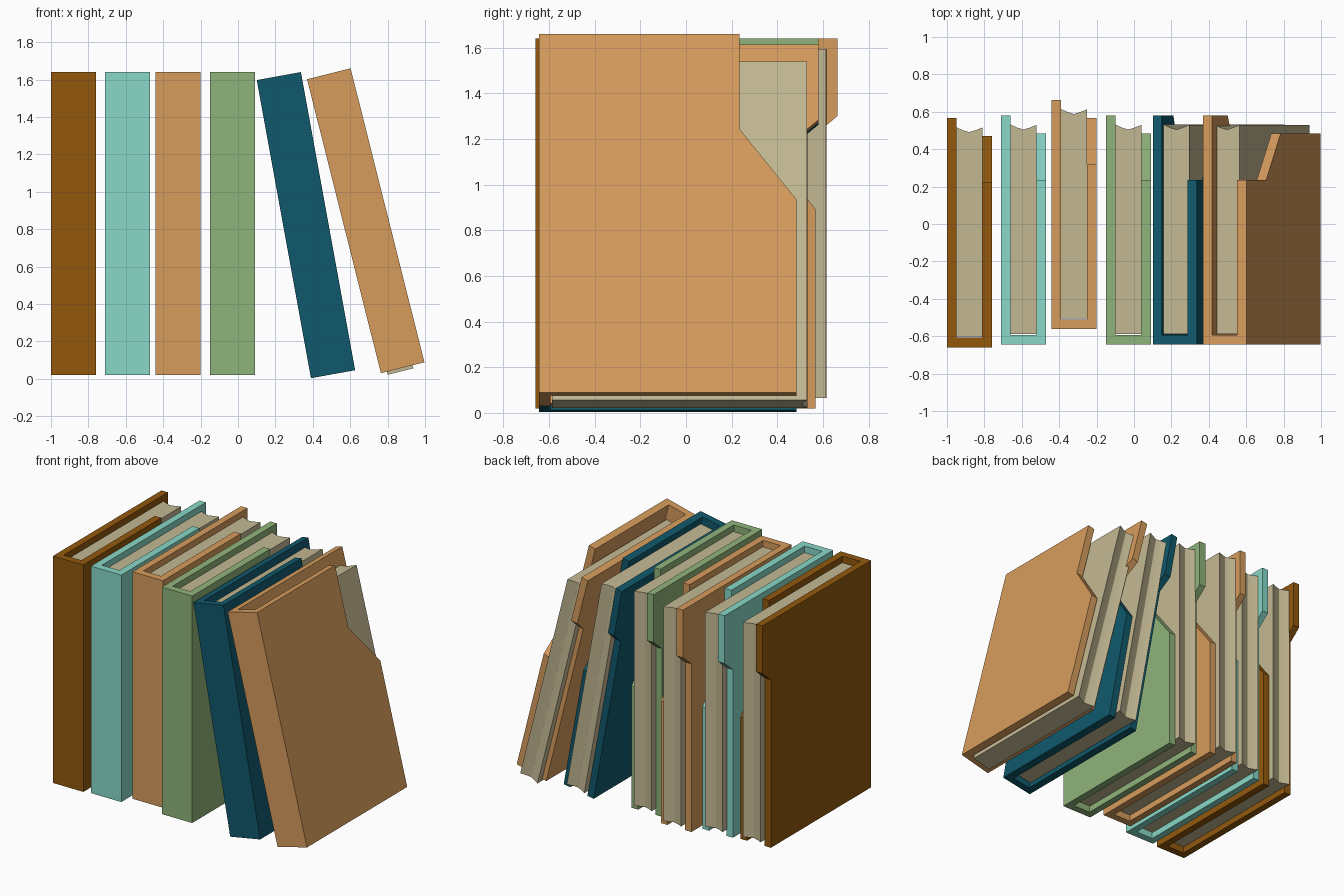
import bpy
import bmesh
from math import radians

if "Cube" in bpy.data.objects:
    bpy.data.objects.remove(bpy.data.objects["Cube"])

W, H = 0.24, 1.62          # book width and height
FRONT, BACK, EDGE = -0.645, 0.58, 0.485
IN_L, IN_R, SPINE = 0.05, 0.188, -0.593


def material(name, hex_code):
    m = bpy.data.materials.new(name)
    rgb = [int(hex_code[i:i + 2], 16) / 255 for i in (0, 2, 4)]
    m.diffuse_color = [c / 12.92 if c < 0.04 else ((c + 0.055) / 1.055) ** 2.4 for c in rgb] + [1]
    m.use_nodes = True
    m.node_tree.nodes["Principled BSDF"].inputs["Base Color"].default_value = m.diffuse_color
    return m


def prism(name, base, offset):
    """Extrude a closed polygon of 3D points along offset."""
    bm = bmesh.new()
    face = bm.faces.new([bm.verts.new(p) for p in base])
    top = bmesh.ops.extrude_face_region(bm, geom=[face])
    verts = [v for v in top["geom"] if isinstance(v, bmesh.types.BMVert)]
    bmesh.ops.translate(bm, verts=verts, vec=offset)
    bmesh.ops.recalc_face_normals(bm, faces=bm.faces)
    mesh = bpy.data.meshes.new(name)
    bm.to_mesh(mesh)
    bm.free()
    return mesh


def add(name, mesh):
    ob = bpy.data.objects.new(name, mesh)
    bpy.context.collection.objects.link(ob)
    return ob


def side_prism(name, x0, x1, profile):
    return prism(name, [(x0, y, z) for y, z in profile], (x1 - x0, 0, 0))


def make_cover():
    """Block with the left board's outline, hollowed, right board trimmed."""
    block = add("cover_blank", side_prism("cover_blank", 0, W, [
        (FRONT, 0), (EDGE, 0), (EDGE, 1.20), (BACK, 1.28), (BACK, H), (FRONT, H)]))
    channel = add("channel_cutter", side_prism("channel_cutter", IN_L, IN_R, [
        (SPINE, -0.2), (1, -0.2), (1, 2), (SPINE, 2)]))
    notch = add("notch_cutter", side_prism("notch_cutter", 0.12, 0.4, [
        (0.235, 2), (0.235, 1.19), (0.49, 0.865), (0.49, -0.2), (1, -0.2), (1, 2)]))
    for cutter in (channel, notch):
        cutter.hide_render = True
        mod = block.modifiers.new("cut", "BOOLEAN")
        mod.operation, mod.solver, mod.object = "DIFFERENCE", "EXACT", cutter
    dg = bpy.context.evaluated_depsgraph_get()
    mesh = bpy.data.meshes.new_from_object(block.evaluated_get(dg))
    for ob in (block, channel, notch):
        bpy.data.objects.remove(ob)
    return mesh


def make_pages():
    """Page block with a hollowed fore edge."""
    l, r = IN_L - 0.002, IN_R + 0.002
    w = r - l
    outline = [(l, -0.588, 0), (r, -0.588, 0), (r, 0.53, 0), (l + 0.75 * w, 0.516, 0),
               (l + 0.5 * w, 0.505, 0), (l + 0.25 * w, 0.516, 0), (l, 0.533, 0)]
    return prism("pages", outline, (0, 0, 1.53))


cover_mesh, pages_mesh = make_cover(), make_pages()
paper = material("paper", "c4b994")
pages_mesh.materials.append(paper)
colours = {n: material(n, c) for n, c in dict(
    brown="93590d", teal="88d8c8", tan="d79c5c", green="90b47b", navy="10596c").items()}

# colour, bottom left corner x / y shift / z, lean, page block slide (x, z)
books = [
    ("brown", -1.00, -0.014, 0.02, 0, (0, 0.045)),
    ("teal", -0.71, 0.0, 0.02, 0, (0, 0.045)),
    ("tan", -0.44, 0.083, 0.02, 0, (0, 0.045)),
    ("green", -0.15, 0.0, 0.02, 0, (0, 0.045)),
    ("navy", 0.39, 0.0, 0.003, 10.3, (0, 0.04)),
    ("tan", 0.764, 0.0, 0.03, 14.1, (-0.015, -0.017)),
]
for i, (colour, x, y, z, lean, slide) in enumerate(books, 1):
    cover = add(f"book_{i}_cover", cover_mesh.copy())
    cover.data.materials.clear()
    cover.data.materials.append(colours[colour])
    cover.location = (x, y, z)
    cover.rotation_euler = (0, -radians(lean), 0)

    pages = add(f"book_{i}_pages", pages_mesh.copy())
    pages.parent = cover
    pages.location = (slide[0], 0, slide[1])
    bpy.ops.object.select_all(action="DESELECT")
    pages.select_set(True)
    bpy.context.view_layer.objects.active = pages
    bpy.ops.object.shade_smooth_by_angle(angle=radians(30))
